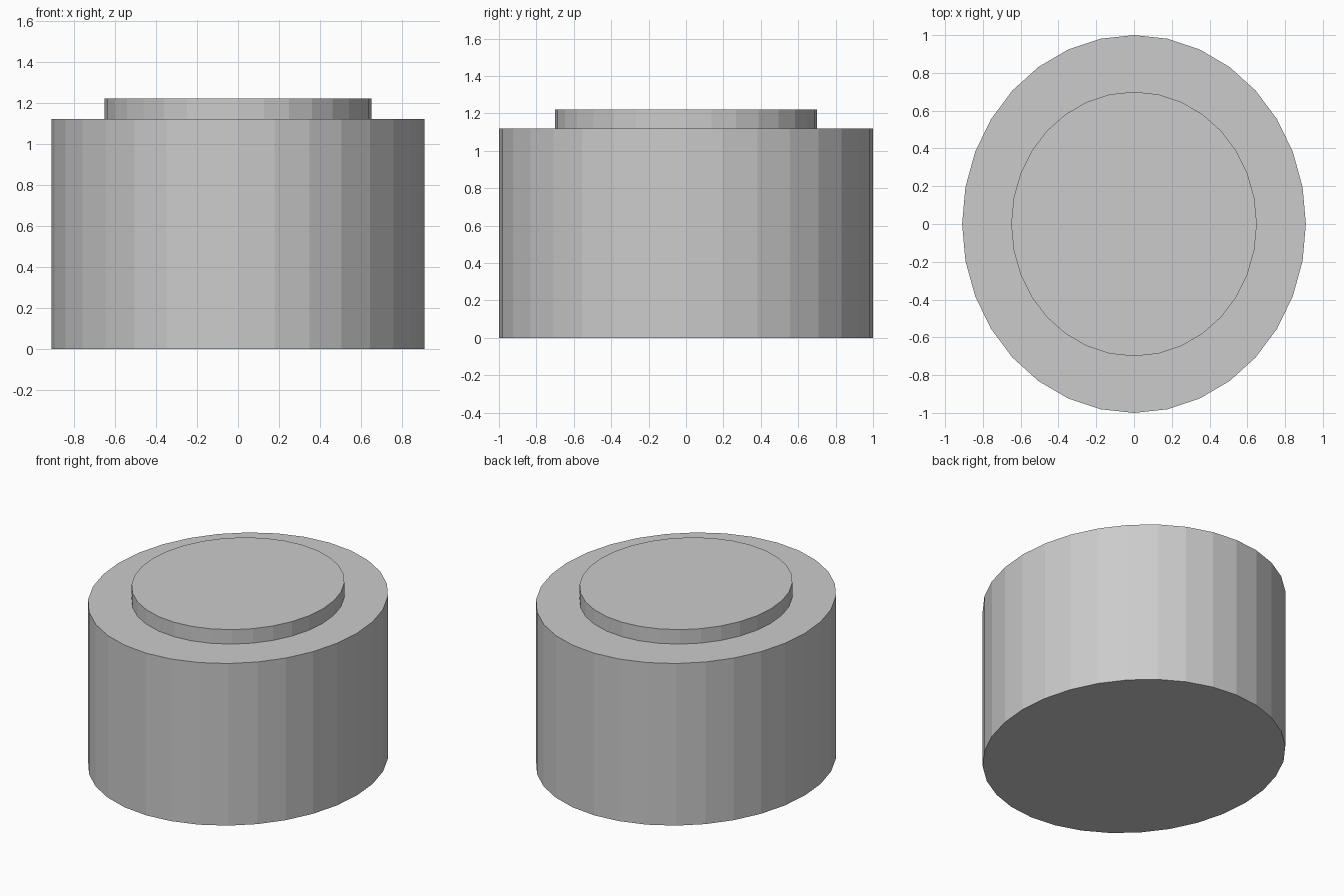
import bpy

if "Cube" in bpy.data.objects:
    bpy.data.objects.remove(bpy.data.objects["Cube"])


def oval_disc(name, rx, ry, z0, z1):
    """Flat-shaded 32-sided oval cylinder between two heights."""
    bpy.ops.mesh.primitive_cylinder_add(
        vertices=32, radius=1, depth=1, location=(0, 0, (z0 + z1) / 2))
    ob = bpy.context.object
    ob.name = name
    ob.scale = (rx, ry, z1 - z0)
    bpy.ops.object.transform_apply(location=False, rotation=False, scale=True)
    return ob


# Main oval drum
oval_disc("body", 0.91, 1.0, 0.0, 1.12)
# Smaller raised oval on top
oval_disc("raised_top", 0.65, 0.70, 1.12, 1.22)
